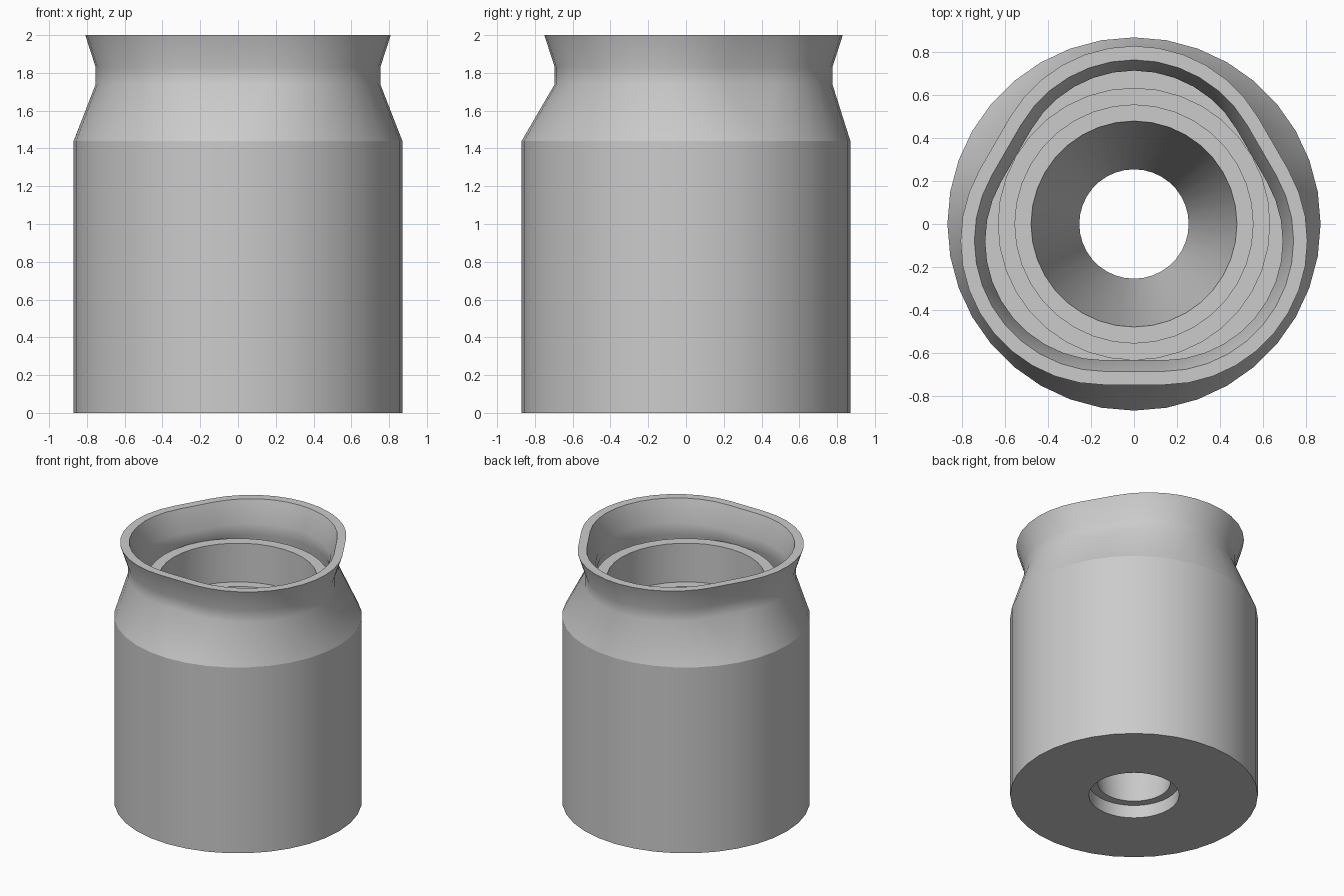
import bpy
import bmesh
from math import cos, sin, radians

cube = bpy.data.objects.get("Cube")
if cube:
    bpy.data.objects.remove(cube, do_unlink=True)

grey = bpy.data.materials.new("plain grey")
grey.use_nodes = True
grey.diffuse_color = (0.6, 0.6, 0.6, 1)
grey.node_tree.nodes["Principled BSDF"].inputs["Base Color"].default_value = (0.6, 0.6, 0.6, 1)

STEPS = 12  # segments per rounded corner


def ring(bm, radius, offset, z):
    """Rounded triangle: three arcs about offset centres (a circle at offset 0)."""
    verts = []
    for corner in (90, 210, 330):
        c = radians(corner)
        for i in range(STEPS + 1):
            a = radians(corner - 60 + 120 * i / STEPS)
            verts.append(bm.verts.new((radius * cos(a) + offset * cos(c),
                                       radius * sin(a) + offset * sin(c), z)))
    return verts


# Closed wall section: (radius, corner offset, height)
section = [
    # outside: body, shoulder, neck, flared rim
    (0.87, 0, 0), (0.87, 0, 1.44), (0.615, 0.16, 1.74), (0.615, 0.16, 1.83), (0.67, 0.16, 2.0),
    # inside of rim, neck and shoulder
    (0.61, 0.155, 2.0), (0.555, 0.16, 1.83), (0.555, 0.16, 1.74), (0.80, 0, 1.44),
    # raised inner collar
    (0.635, 0, 1.44), (0.635, 0, 1.74), (0.555, 0, 1.74), (0.555, 0, 1.44),
    # tapered bore and bottom recess
    (0.48, 0, 1.44), (0.255, 0, 0.10), (0.317, 0, 0.10), (0.317, 0, 0),
]

bm = bmesh.new()
rings = [ring(bm, *s) for s in section]
for low, high in zip(rings, rings[1:] + rings[:1]):
    n = len(low)
    for i in range(n):
        j = (i + 1) % n
        bm.faces.new((low[i], low[j], high[j], high[i]))
bmesh.ops.remove_doubles(bm, verts=bm.verts, dist=0.0005)
bmesh.ops.recalc_face_normals(bm, faces=bm.faces)

# Crisp edge where the shoulder meets the body
for e in bm.edges:
    if all(abs(v.co.z - 1.44) < 0.001 and v.co.xy.length > 0.85 for v in e.verts):
        e.smooth = False

mesh = bpy.data.meshes.new("hollow_body")
bm.to_mesh(mesh)
bm.free()
mesh.materials.append(grey)
body = bpy.data.objects.new("hollow_body", mesh)
bpy.context.collection.objects.link(body)

bpy.ops.object.select_all(action="DESELECT")
body.select_set(True)
bpy.context.view_layer.objects.active = body
bpy.ops.object.shade_smooth_by_angle(angle=radians(35), keep_sharp_edges=True)
